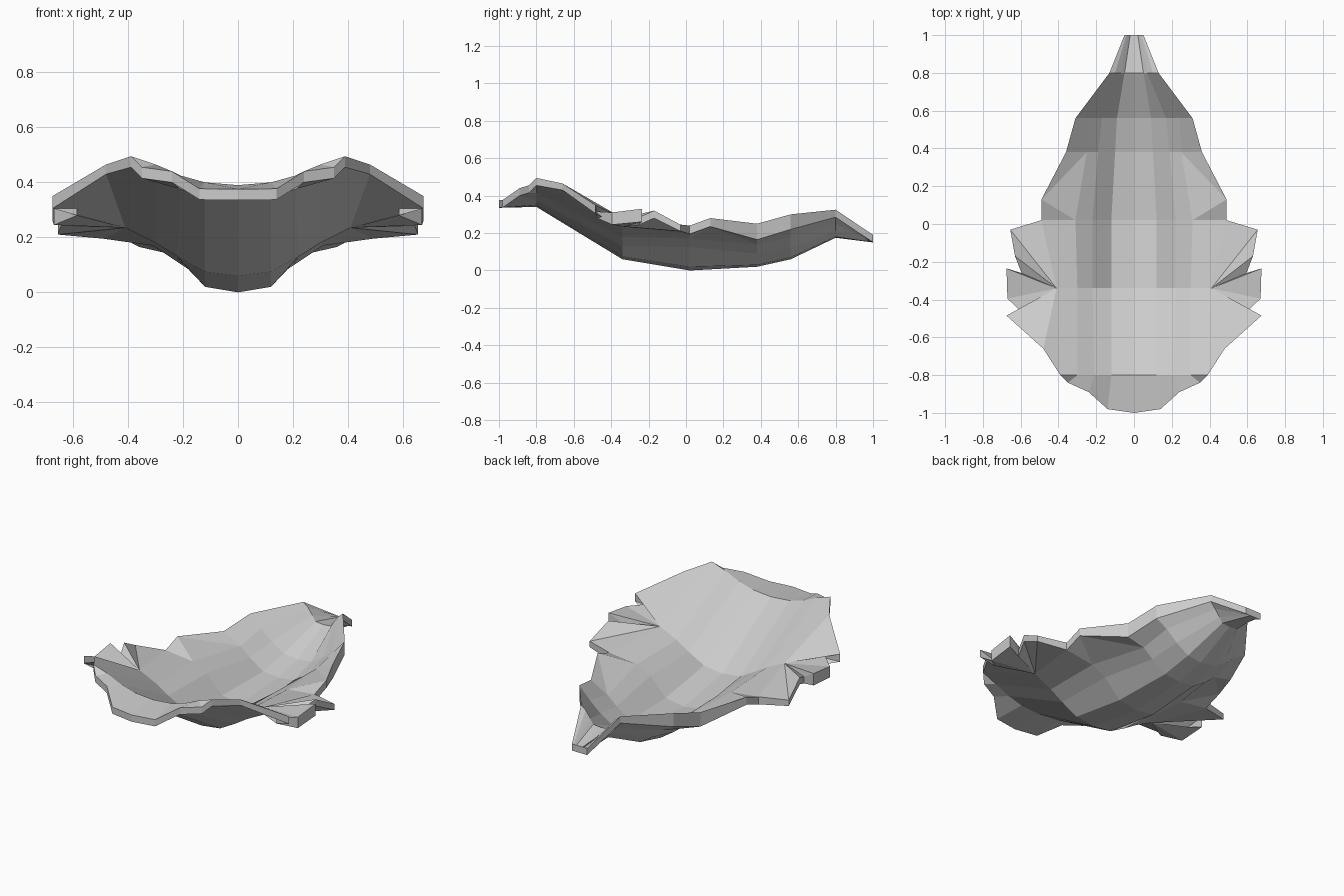
import bpy, bmesh

if "Cube" in bpy.data.objects:
    bpy.data.objects.remove(bpy.data.objects["Cube"])

# Half cross-sections of the underside: y, [(x, z) from keel to rim]
sections = [
    (1.00, [(0, .15), (.02, .15), (.03, .15), (.04, .15), (.05, .15)]),
    (.80, [(0, .175), (.05, .18), (.07, .21), (.10, .25), (.13, .285)]),
    (.56, [(0, .06), (.09, .07), (.17, .12), (.24, .18), (.31, .22)]),
    (.38, [(0, .02), (.10, .03), (.19, .09), (.25, .14), (.36, .165)]),
    (.02, [(0, .0), (.12, .02), (.22, .125), (.31, .17), (.49, .195)]),
    (-.34, [(0, .06), (.12, .075), (.22, .13), (.30, .18), (.41, .235)]),
    (-.80, [(0, .34), (.12, .35), (.21, .375), (.30, .415), (.39, .455)]),
]
rim_thickness = [.04, .04, .08, .085, .045, .045, .04]
# Jagged side rim between the widest section and the front shoulder: x, y, z, thickness
jags = [(.655, -.03, .21, .035), (.63, -.17, .28, .04), (.595, -.26, .24, .04),
        (.675, -.235, .26, .07), (.67, -.395, .245, .065), (.585, -.475, .28, .035),
        (.675, -.485, .305, .045), (.48, -.66, .43, .035)]
# Front lip
lip = [(0, -1, .335), (.14, -.98, .337), (.24, -.89, .40), (.35, -.84, .415)]

bm = bmesh.new()
pairs = {}


def add(x, y, z, t):
    low = bm.verts.new((x, y, z))
    pairs[low] = bm.verts.new((x, y, z + t))
    return low


rows = []
for (y, pts), rim in zip(sections, rim_thickness):
    rows.append([add(x, y, z, rim if i == 4 else (.04 if y == 1 else .05))
                 for i, (x, z) in enumerate(pts)])
faces = []

# Main hull strips
for r in range(6):
    a, b = rows[r], rows[r + 1]
    for i in range(4):
        if not (r == 3 and i == 3):
            faces.append([a[i], a[i + 1], b[i + 1], b[i]])

# Side step behind the jagged part
step = add(.49, .13, .235, .045)
faces += [[rows[3][3], rows[3][4], step],
          [rows[3][3], step, rows[4][3]],
          [rows[4][3], step, rows[4][4]]]

# Fan of jagged leaf points around the hub
hub = rows[5][4]
fan = [rows[4][4]] + [add(*j) for j in jags] + [rows[6][4]]
for p, q in zip(fan, fan[1:]):
    faces.append([hub, p, q])

# Turned-over front lip
edge = [add(x, y, z, .04) for x, y, z in lip]
for i in range(3):
    faces.append([rows[6][i], rows[6][i + 1], edge[i + 1], edge[i]])
faces.append([rows[6][3], rows[6][4], edge[3]])

# Underside, upper side and rim wall
lower = [bm.faces.new(f) for f in faces]
border = [e.verts[:] for e in bm.edges
          if len(e.link_faces) == 1 and not all(v.co.x < 1e-5 for v in e.verts)]
for f in faces:
    bm.faces.new([pairs[v] for v in reversed(f)])
for p, q in border:
    bm.faces.new([p, q, pairs[q], pairs[p]])

# Mirror to the other half
half = bm.verts[:] + bm.edges[:] + bm.faces[:]
copy = bmesh.ops.duplicate(bm, geom=half)["geom"]
for v in copy:
    if isinstance(v, bmesh.types.BMVert):
        v.co.x = -v.co.x
bmesh.ops.remove_doubles(bm, verts=bm.verts[:], dist=1e-4)
bmesh.ops.recalc_face_normals(bm, faces=bm.faces[:])

mesh = bpy.data.meshes.new("leaf_shell")
bm.to_mesh(mesh)
bm.free()
shell = bpy.data.objects.new("leaf_shell", mesh)
bpy.context.collection.objects.link(shell)
